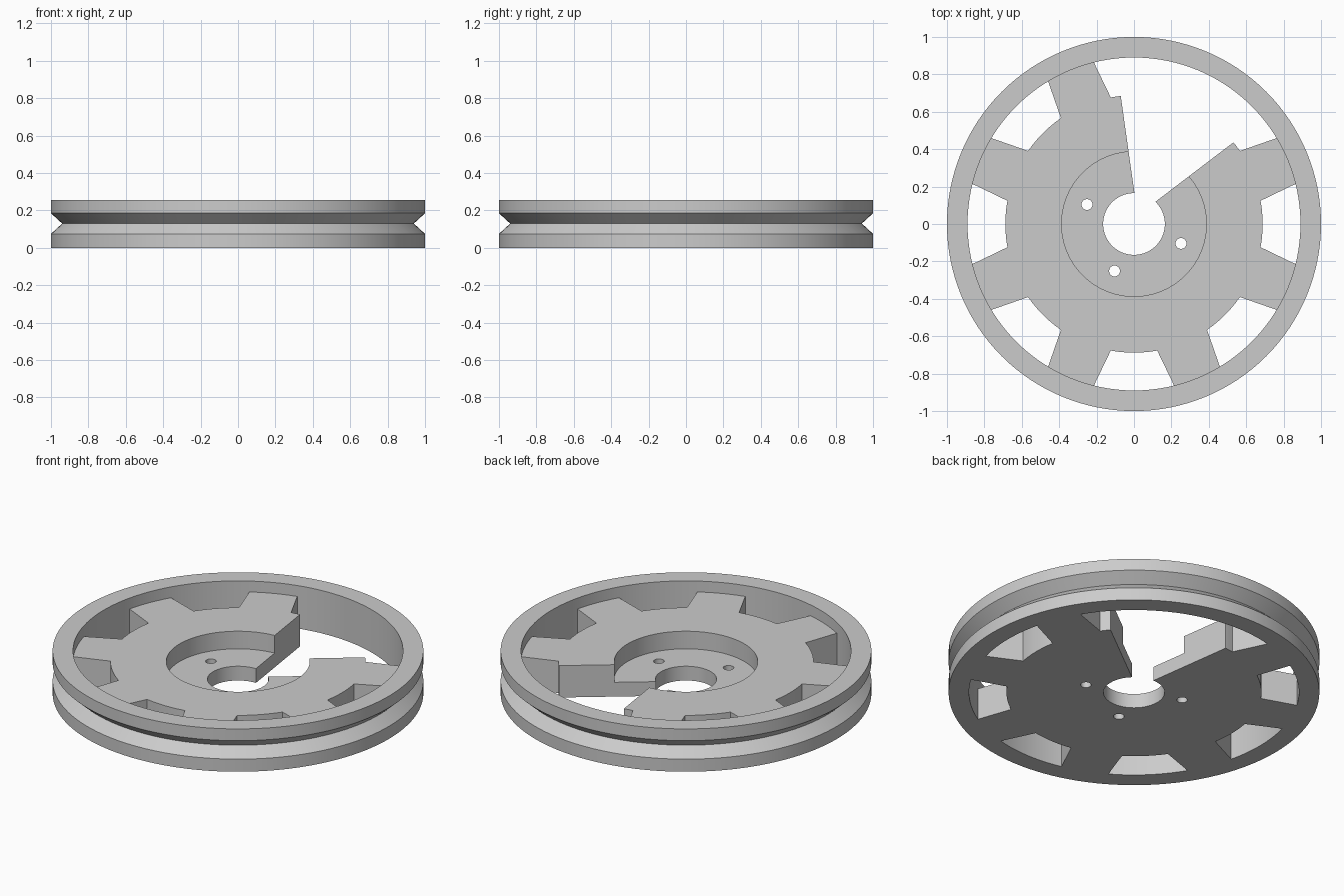
import bpy, bmesh
from math import cos, sin, radians, pi

SEGMENTS = 128
RIM_INNER = 0.89
WEB_TOP = 0.19

cube = bpy.data.objects.get("Cube")
if cube:
    bpy.data.objects.remove(cube, do_unlink=True)

grey = bpy.data.materials.new("plain grey")
grey.use_nodes = True
colour = (0.6, 0.6, 0.6, 1)
grey.diffuse_color = colour
grey.node_tree.nodes["Principled BSDF"].inputs["Base Color"].default_value = colour


def polar(radius, degrees):
    a = radians(degrees)
    return radius * cos(a), radius * sin(a)


def finish(name, bm):
    bmesh.ops.recalc_face_normals(bm, faces=bm.faces)
    mesh = bpy.data.meshes.new(name)
    bm.to_mesh(mesh)
    bm.free()
    mesh.materials.append(grey)
    obj = bpy.data.objects.new(name, mesh)
    bpy.context.collection.objects.link(obj)
    return obj


def lathe(name, profile):
    """Turn a closed (radius, height) profile around z."""
    bm = bmesh.new()
    rings = []
    for i in range(SEGMENTS):
        a = 2 * pi * i / SEGMENTS
        rings.append([bm.verts.new((r * cos(a), r * sin(a), z)) for r, z in profile])
    for i, ring in enumerate(rings):
        after = rings[(i + 1) % SEGMENTS]
        for j in range(len(profile)):
            k = (j + 1) % len(profile)
            bm.faces.new((ring[j], after[j], after[k], ring[k]))
    return finish(name, bm)


def prism(name, outline):
    """Upright cutter that passes through the whole web."""
    bm = bmesh.new()
    face = bm.faces.new([bm.verts.new((x, y, -0.1)) for x, y in outline])
    top = bmesh.ops.extrude_face_region(bm, geom=[face])["geom"]
    bmesh.ops.translate(bm, vec=(0, 0, 0.5),
                        verts=[v for v in top if isinstance(v, bmesh.types.BMVert)])
    return finish(name, bm)


def activate(obj):
    bpy.ops.object.select_all(action="DESELECT")
    obj.select_set(True)
    bpy.context.view_layer.objects.active = obj


def cut(target, cutter):
    cutter.hide_render = True
    mod = target.modifiers.new("cut", "BOOLEAN")
    mod.operation = "DIFFERENCE"
    mod.solver = "EXACT"
    mod.object = cutter
    activate(target)
    bpy.ops.object.modifier_apply(modifier=mod.name)
    bpy.data.objects.remove(cutter, do_unlink=True)


# Rim with a V groove around the outside
rim = lathe("grooved_rim", [(RIM_INNER, 0), (1, 0), (1, 0.075), (0.94, 0.13),
                            (1, 0.185), (1, 0.255), (RIM_INNER, 0.255)])

# Web with central bore and a recessed hub
web = lathe("spoked_web", [(0.165, 0), (RIM_INNER, 0), (RIM_INNER, WEB_TOP),
                           (0.387, WEB_TOP), (0.387, 0.085), (0.165, 0.085)])

# Open sector that removes one spoke
cut(web, prism("sector_cutter", [polar(0.05, 67.5), polar(1.1, 38.6),
                                 polar(1.1, 67.5), polar(1.1, 96.7)]))

# Flared windows between the spokes
for i in range(8):
    turn = 45 * i
    outline = [polar(0.688, turn + a) for a in (-10.4, -7, -3.5, 0, 3.5, 7, 10.4)]
    outline += [polar(0.995, turn + 15.2), polar(0.995, turn - 15.2)]
    cut(web, prism("window_cutter", outline))

# Bolt holes in the hub
for degrees in (157.5, 247.5, 337.5):
    cx, cy = polar(0.272, degrees)
    ring = [polar(0.029, 15 * k) for k in range(24)]
    cut(web, prism("bolt_hole_cutter", [(cx + x, cy + y) for x, y in ring]))

# Smooth curved walls, crisp edges
for part in (rim, web):
    activate(part)
    bpy.ops.object.shade_smooth_by_angle(angle=radians(25))
